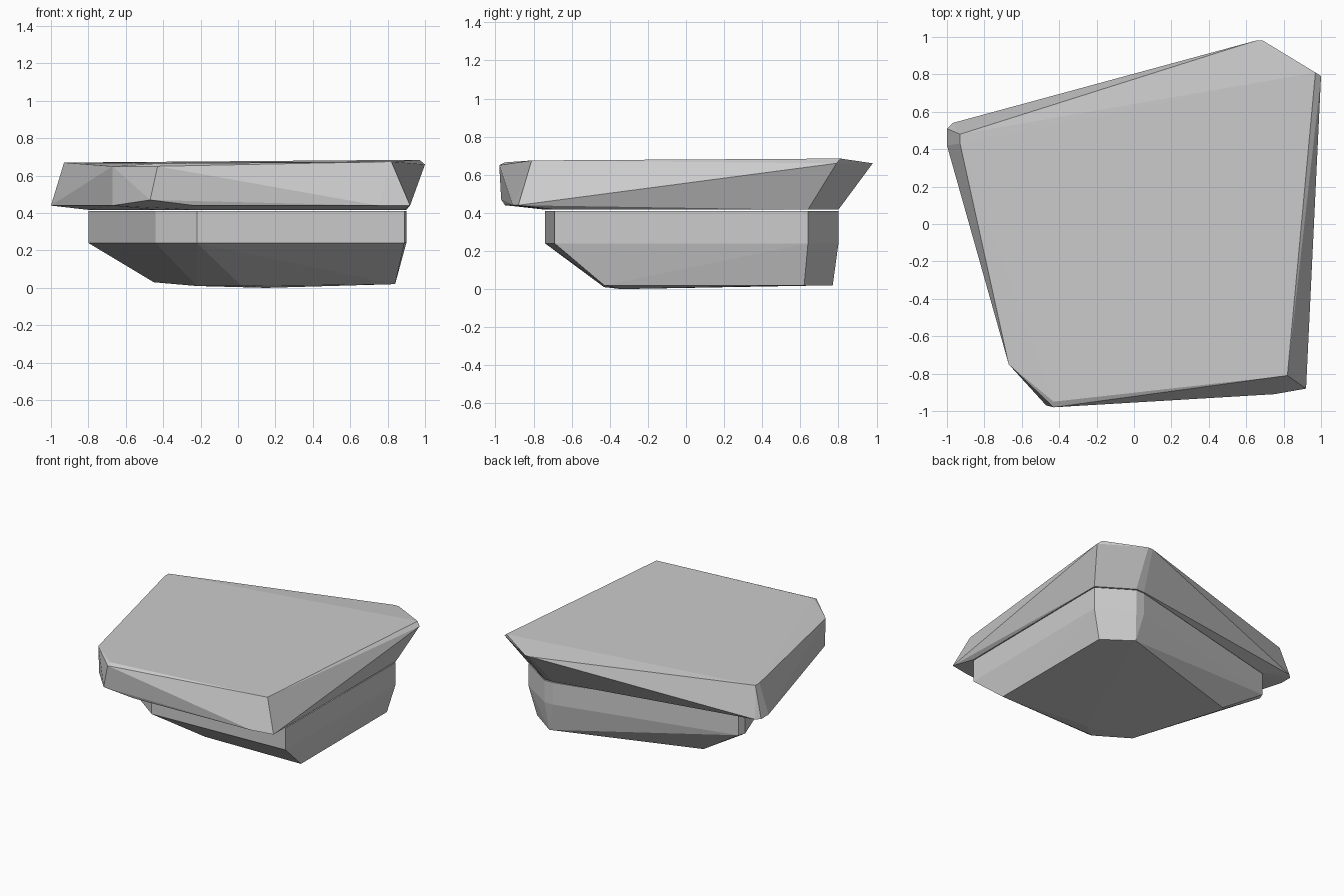
import bpy, bmesh


def hull_stone(name, points):
    """Flat-faced stone block wrapped around its corner points."""
    bm = bmesh.new()
    for p in points:
        bm.verts.new(p)
    res = bmesh.ops.convex_hull(bm, input=bm.verts[:])
    loose = [v for v in bm.verts if not v.link_faces]
    bmesh.ops.delete(bm, geom=loose, context='VERTS')
    bmesh.ops.recalc_face_normals(bm, faces=bm.faces[:])
    mesh = bpy.data.meshes.new(name)
    bm.to_mesh(mesh)
    bm.free()
    obj = bpy.data.objects.new(name, mesh)
    bpy.context.collection.objects.link(obj)
    return obj


# Shared joint outline between the two stones
joint = [(-0.80, 0.42), (-0.44, -0.58), (-0.22, -0.74), (0.89, -0.69),
         (0.90, 0.64), (0.65, 0.80), (0.58, 0.80), (-0.78, 0.47)]

# Lower stone: upright sides, tapering to a smaller underside
underside = [(-0.45, 0.36, 0.03), (-0.45, 0.43, 0.03), (-0.22, -0.28, 0.01),
             (0.02, -0.43, 0.01), (0.15, -0.34, 0.0), (0.84, -0.43, 0.02),
             (0.84, 0.62, 0.02), (0.63, 0.77, 0.02)]
sides = [(x, y, z) for x, y in joint for z in (0.24, 0.41)]
hull_stone("lower_stone", sides + underside)

# Upper slab: wide top, overhanging rim, underside meeting the joint
top = [(-0.93, 0.48, 0.67), (-0.93, 0.43, 0.67), (-0.67, -0.75, 0.65),
       (-0.43, -0.95, 0.665), (0.82, -0.81, 0.675), (0.97, 0.81, 0.685),
       (1.0, 0.79, 0.66), (0.69, 0.98, 0.66), (0.65, 0.98, 0.66)]
rim = [(-1.0, 0.51, 0.44), (-1.0, 0.42, 0.44), (-0.97, 0.54, 0.44),
       (-0.67, -0.74, 0.44), (-0.47, -0.97, 0.47), (-0.43, -0.98, 0.65),
       (-0.23, -0.95, 0.44), (0.75, -0.91, 0.44), (0.92, -0.88, 0.44)]
hull_stone("upper_slab", top + rim + [(x, y, 0.417) for x, y in joint])
